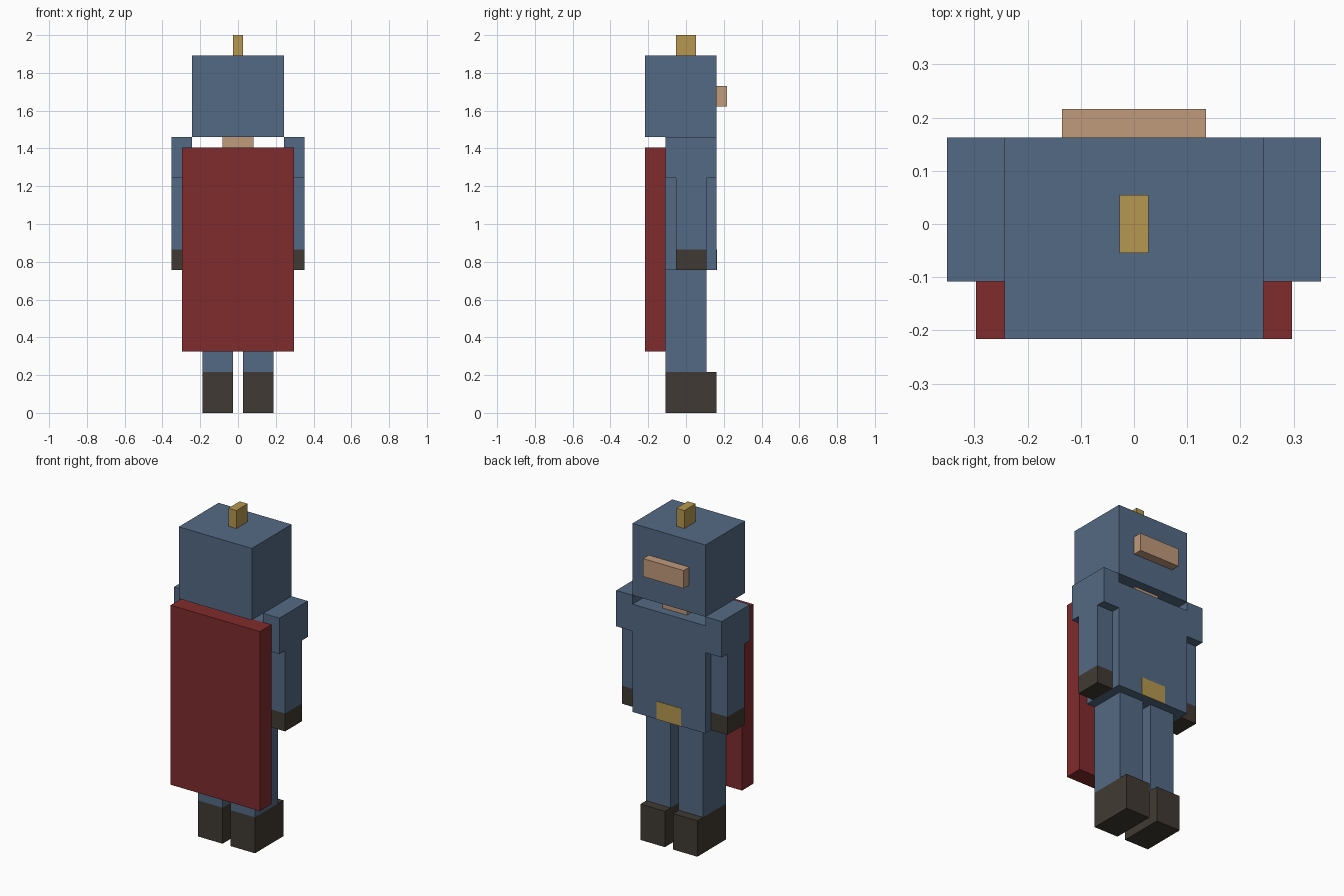
import bpy

default = bpy.data.objects.get("Cube")
if default:
    bpy.data.objects.remove(default, do_unlink=True)

U = 2 / 37  # one block unit: the figure is 37 units tall


def to_linear(c):
    c /= 255
    return c / 12.92 if c <= 0.04045 else ((c + 0.055) / 1.055) ** 2.4


def material(name, *rgb):
    color = tuple(to_linear(c) for c in rgb) + (1,)
    mat = bpy.data.materials.new(name)
    mat.use_nodes = True
    mat.diffuse_color = color
    mat.node_tree.nodes["Principled BSDF"].inputs["Base Color"].default_value = color
    return mat


steel = material("steel blue", 84, 106, 132)
red = material("dark red", 128, 43, 45)
skin = material("skin tan", 192, 155, 124)
gold = material("gold", 182, 151, 80)
leather = material("dark leather", 64, 58, 51)


def box(name, mat, x, y, z):
    """Box from (min, max) ranges given in block units."""
    ranges = (x, y, z)
    bpy.ops.mesh.primitive_cube_add(size=1, location=[(a + b) / 2 * U for a, b in ranges])
    obj = bpy.context.object
    obj.name = obj.data.name = name
    obj.scale = [(b - a) * U for a, b in ranges]
    bpy.ops.object.transform_apply(location=False, rotation=False, scale=True)
    obj.data.materials.append(mat)


def pair(name, mat, x, y, z):
    """The same box on both sides of the body."""
    box("left_" + name, mat, x, y, z)
    box("right_" + name, mat, (-x[1], -x[0]), y, z)


# Head, face opening and crest
box("head", steel, (-4.5, 4.5), (-4, 3), (27, 35))
box("face", skin, (-2.5, 2.5), (3, 4), (30, 32))
box("crest", gold, (-0.5, 0.5), (-1, 1), (35, 37))
box("neck", skin, (-1.5, 1.5), (-1, 2), (26, 27))

# Body, buckle plate and cape
box("torso", steel, (-4.5, 4.5), (-2, 3), (14, 26))
box("buckle", gold, (-1.5, 1.5), (3, 3.05), (14, 16))
box("cape", red, (-5.5, 5.5), (-4, -2), (6, 26))

# Arms
pair("shoulder", steel, (4.5, 6.5), (-2, 3), (23, 27))
pair("arm", steel, (4.5, 6.5), (-1, 2), (16, 23))
pair("hand", leather, (4.5, 6.5), (-1, 2), (14, 16))

# Legs
pair("leg", steel, (0.5, 3.5), (-2, 2), (4, 14))
pair("boot", leather, (0.5, 3.5), (-2, 3), (0, 4))
